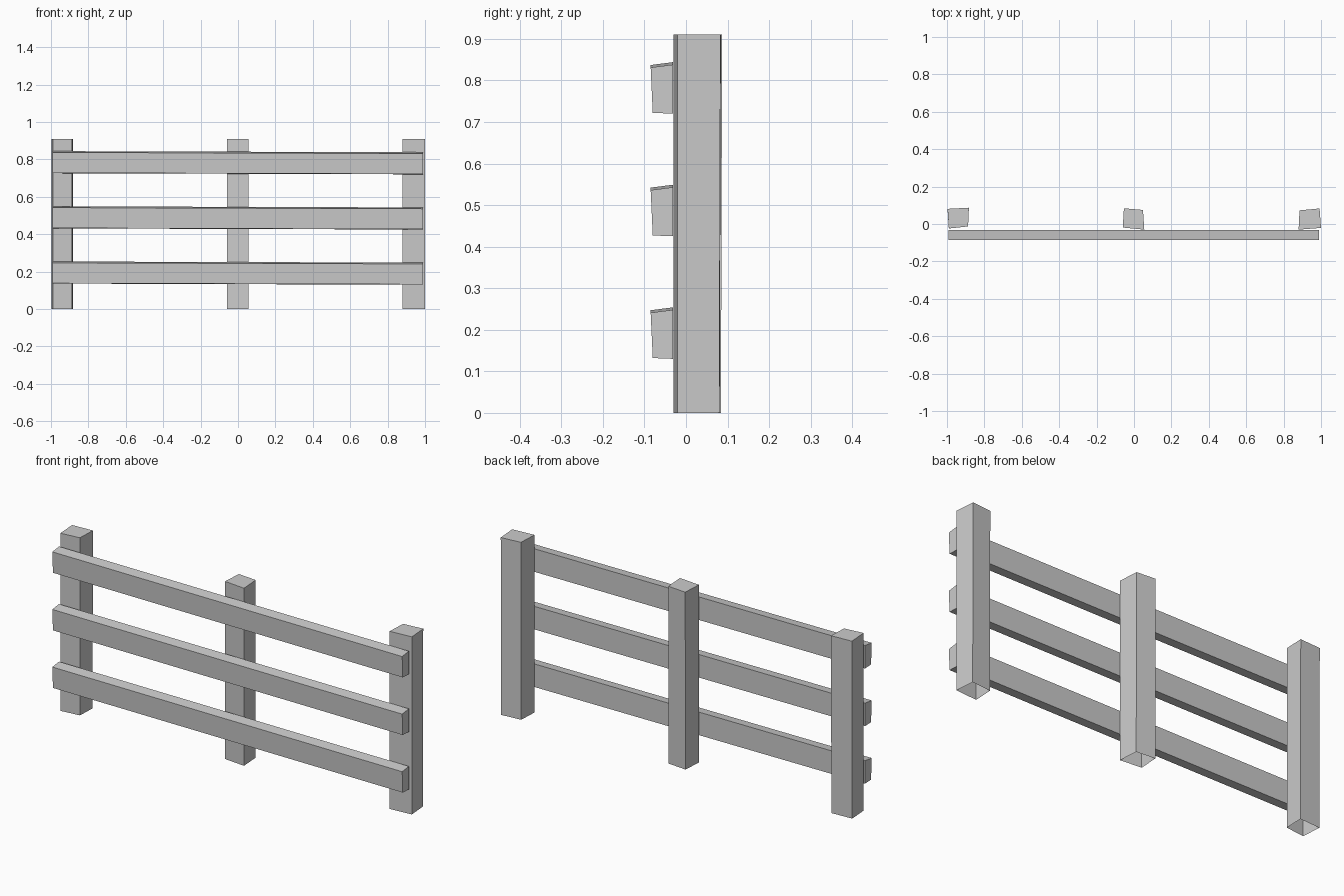
import bpy, bmesh

if "Cube" in bpy.data.objects:
    bpy.data.objects.remove(bpy.data.objects["Cube"])

POST_HEIGHT = 0.91
RAIL_SPACING = 0.295


def loft(name, start, end, cap_start=True):
    """Join two four-cornered rings into a slightly irregular timber."""
    bm = bmesh.new()
    a = [bm.verts.new(p) for p in start]
    b = [bm.verts.new(p) for p in end]
    for i in range(4):
        j = (i + 1) % 4
        bm.faces.new((a[i], a[j], b[j], b[i]))
    bm.faces.new(b)
    base = bm.faces.new(a[::-1])
    bmesh.ops.recalc_face_normals(bm, faces=bm.faces[:])
    if not cap_start:
        bmesh.ops.delete(bm, geom=[base], context='FACES_ONLY')
    mesh = bpy.data.meshes.new(name)
    bm.to_mesh(mesh)
    bm.free()
    obj = bpy.data.objects.new(name, mesh)
    bpy.context.collection.objects.link(obj)
    return obj


# Upright posts: uneven square sections, open underneath
posts = {
    "left_post": [(-0.99, -0.024), (-0.887, -0.013), (-0.883, 0.087), (-0.997, 0.081)],
    "middle_post": [(-0.06, -0.019), (0.055, -0.03), (0.048, 0.075), (-0.054, 0.084)],
    "right_post": [(0.88, -0.03), (1.0, -0.021), (0.992, 0.083), (0.885, 0.073)],
}
for name, ring in posts.items():
    bottom = [(x, y if y < 0 else y - 0.003, 0) for x, y in ring]
    top = [(x, y, POST_HEIGHT) for x, y in ring]
    loft(name, bottom, top, cap_start=False)

# Horizontal rails: skewed section, dropping slightly towards the right
section = [(-0.080, 0.138), (-0.085, 0.247), (-0.031, 0.254), (-0.031, 0.136)]
drop = 0.006
for i, name in enumerate(("bottom_rail", "middle_rail", "top_rail")):
    lift = i * RAIL_SPACING
    left = [(-0.993, y, z + lift) for y, z in section]
    right = [(0.99, y, z + lift - drop) for y, z in section]
    loft(name, left, right)
